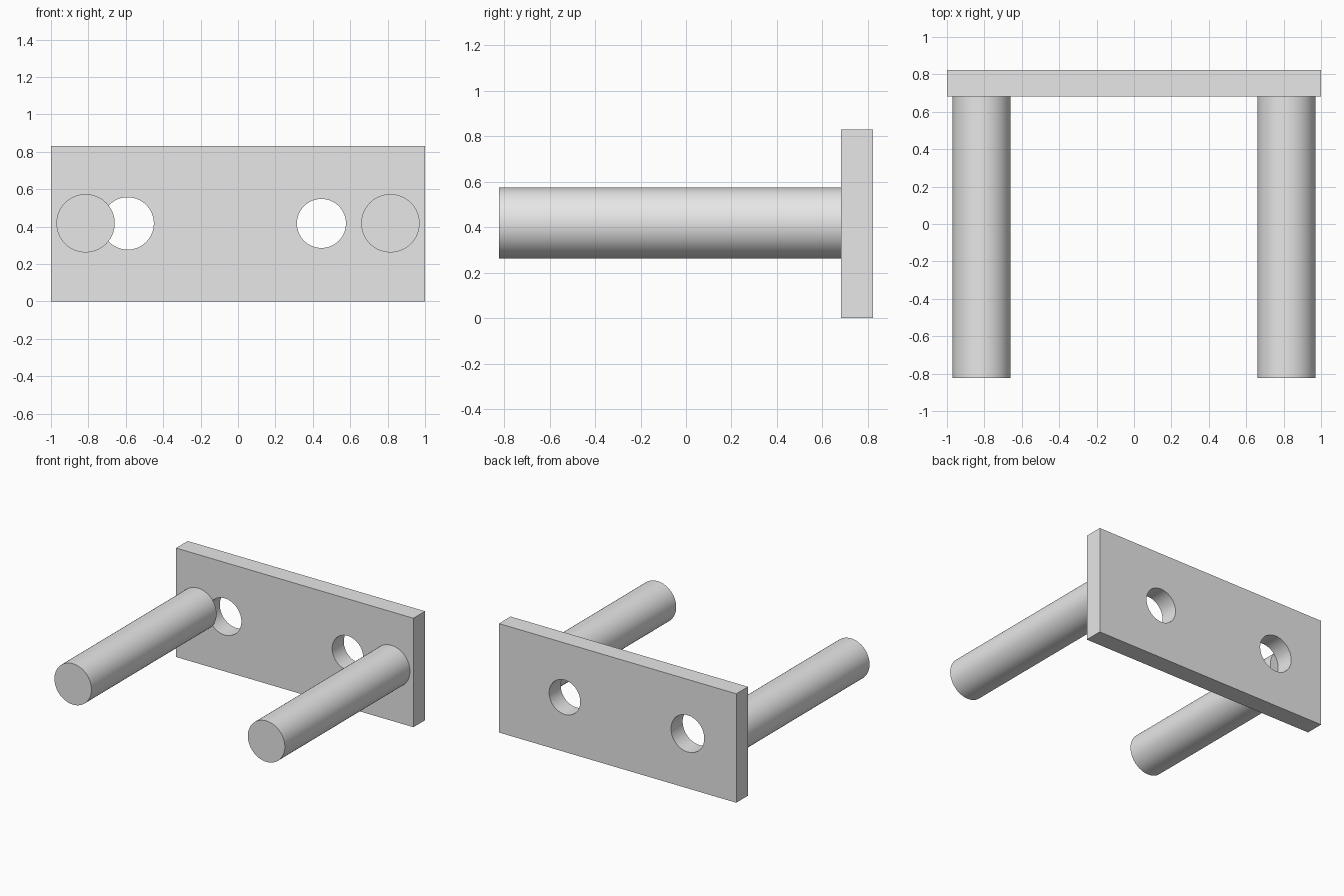
import bpy
import math

cube = bpy.data.objects.get("Cube")
if cube:
    bpy.data.objects.remove(cube, do_unlink=True)

grey = bpy.data.materials.new("plain_grey")
grey.use_nodes = True
colour = (0.8, 0.8, 0.8, 1)
grey.diffuse_color = colour
grey.node_tree.nodes["Principled BSDF"].inputs["Base Color"].default_value = colour

FRONT, PLATE_FRONT, BACK = -0.823, 0.683, 0.823
HEIGHT = 0.83
MID = HEIGHT / 2


def rod(name, x, z, radius, y0, y1):
    """Round bar along y."""
    bpy.ops.mesh.primitive_cylinder_add(
        vertices=64, radius=radius, depth=y1 - y0,
        location=(x, (y0 + y1) / 2, z), rotation=(math.pi / 2, 0, 0))
    ob = bpy.context.object
    ob.name = name
    ob.data.materials.append(grey)
    return ob


def smooth(ob):
    bpy.ops.object.select_all(action="DESELECT")
    ob.select_set(True)
    bpy.context.view_layer.objects.active = ob
    bpy.ops.object.shade_smooth_by_angle(angle=math.radians(30))


# Back plate
bpy.ops.mesh.primitive_cube_add(size=1, location=(0, (PLATE_FRONT + BACK) / 2, MID))
plate = bpy.context.object
plate.name = "back_plate"
plate.scale = (2, BACK - PLATE_FRONT, HEIGHT)
bpy.ops.object.transform_apply(location=False, rotation=False, scale=True)
plate.data.materials.append(grey)

# Two through holes of slightly different size
for side, x, radius in (("right", -0.59, 0.14), ("left", 0.446, 0.131)):
    cutter = rod(side + "_hole_cutter", x, MID + 0.002, radius, PLATE_FRONT - 0.1, BACK + 0.1)
    cutter.hide_render = True
    cut = plate.modifiers.new(side + "_hole", "BOOLEAN")
    cut.operation = "DIFFERENCE"
    cut.solver = "EXACT"
    cut.object = cutter
    bpy.context.view_layer.objects.active = plate
    bpy.ops.object.modifier_apply(modifier=cut.name)
    bpy.data.objects.remove(cutter, do_unlink=True)
smooth(plate)

# Pegs standing out from the front of the plate
for side, x in (("right", -0.815), ("left", 0.815)):
    smooth(rod(side + "_peg", x, MID + 0.003, 0.156, FRONT, PLATE_FRONT))
